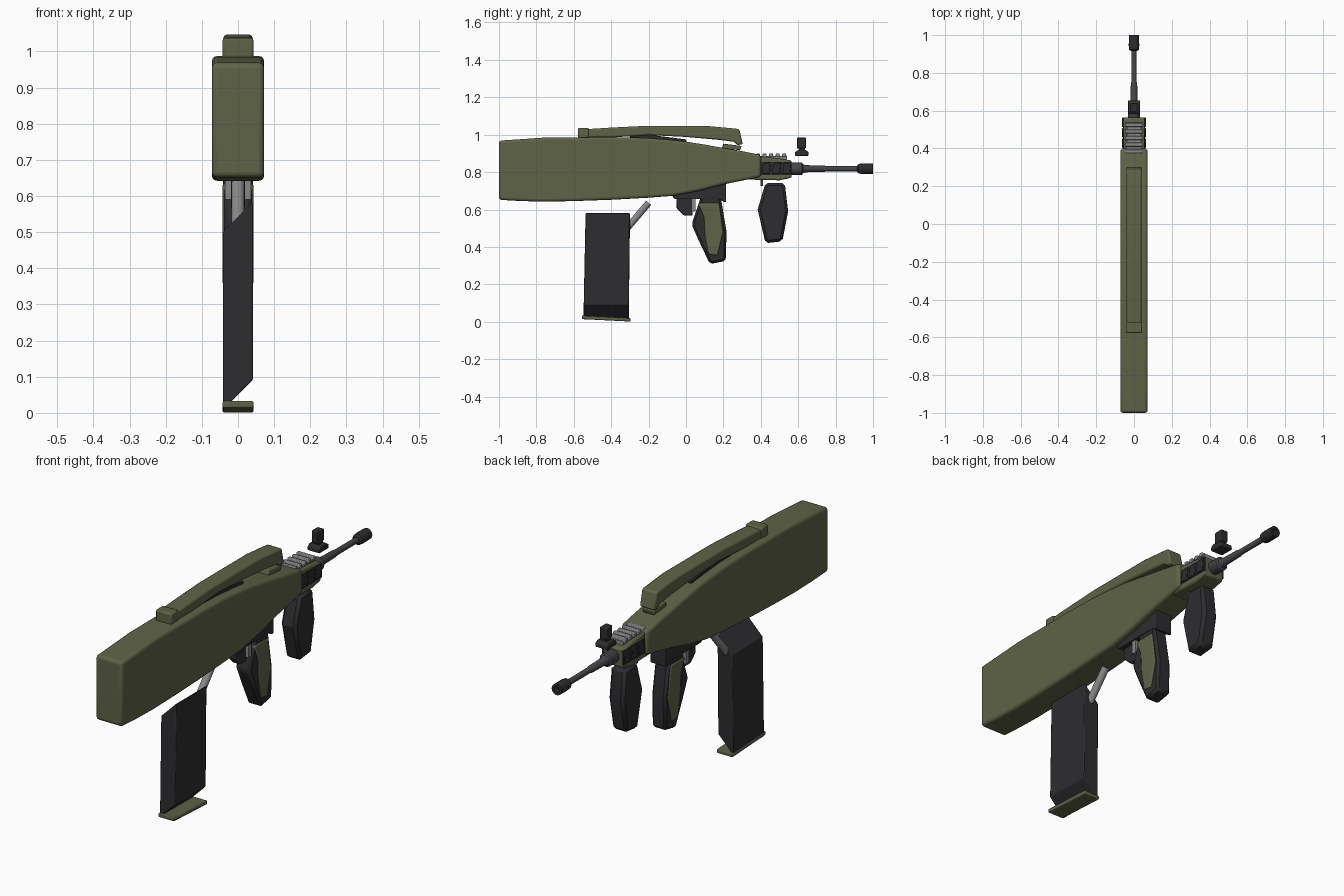
import bpy, bmesh, math
from mathutils import Vector

if "Cube" in bpy.data.objects:
    bpy.data.objects.remove(bpy.data.objects["Cube"])


def mat(name, c):
    m = bpy.data.materials.new(name)
    m.diffuse_color = (*c, 1)
    m.use_nodes = True
    m.node_tree.nodes["Principled BSDF"].inputs["Base Color"].default_value = m.diffuse_color
    return m


OLIVE = mat("olive", (0.115, 0.125, 0.062))
BLACK = mat("black", (0.026, 0.026, 0.03))
STEEL = mat("dark_steel", (0.06, 0.06, 0.068))
GREY = mat("grey", (0.25, 0.25, 0.25))


def finish(bm, name, m, bevel=0, segs=2):
    bmesh.ops.recalc_face_normals(bm, faces=bm.faces)
    me = bpy.data.meshes.new(name)
    bm.to_mesh(me)
    bm.free()
    ob = bpy.data.objects.new(name, me)
    bpy.context.collection.objects.link(ob)
    me.materials.append(m)
    if bevel:
        b = ob.modifiers.new("bevel", 'BEVEL')
        b.width, b.segments, b.limit_method = bevel, segs, 'ANGLE'
        b.angle_limit = math.radians(35)
    bpy.ops.object.select_all(action='DESELECT')
    bpy.context.view_layer.objects.active = ob
    ob.select_set(True)
    bpy.ops.object.shade_smooth_by_angle(angle=math.radians(28))
    return ob


def prism(name, pts, x0, x1, m, bevel=0, segs=2, shear=0):
    """Extrude a (y, z) profile from x0 to x1; shear raises z with x."""
    bm = bmesh.new()
    a = [bm.verts.new((x0, y, z + shear * x0)) for y, z in pts]
    b = [bm.verts.new((x1, y, z + shear * x1)) for y, z in pts]
    bm.faces.new(a)
    bm.faces.new(b[::-1])
    n = len(pts)
    for i in range(n):
        bm.faces.new((a[i], a[(i + 1) % n], b[(i + 1) % n], b[i]))
    return finish(bm, name, m, bevel, segs)


def box(name, x0, x1, y0, y1, z0, z1, m, bevel=0):
    return prism(name, [(y0, z0), (y1, z0), (y1, z1), (y0, z1)], x0, x1, m, bevel)


def lathe(name, p, q, rings, m, sides=20):
    """Rings of (distance along p-q, radius) around an axis in the yz plane."""
    p, d = Vector(p), (Vector(q) - Vector(p)).normalized()
    u = Vector((1, 0, 0))
    v = d.cross(u)
    bm = bmesh.new()
    loops = []
    for t, r in rings:
        ang = [2 * math.pi * i / sides for i in range(sides)]
        loops.append([bm.verts.new(p + d * t + r * (u * math.cos(a) + v * math.sin(a))) for a in ang])
    for a, b in zip(loops, loops[1:]):
        for i in range(sides):
            j = (i + 1) % sides
            bm.faces.new((a[i], a[j], b[j], b[i]))
    bm.faces.new(loops[0])
    bm.faces.new(loops[-1])
    return finish(bm, name, m)


# Main bullpup housing
prism("main_body", [(-1, .652), (-.88, .645), (-.75, .642), (-.6, .645), (-.4, .652), (-.2, .663),
                    (-.07, .673), (.07, .7), (.2, .734), (.4, .775), (.4, .892), (.3, .912), (.2, .929),
                    (.1, .947), (0, .963), (-.1, .974), (-.22, .983), (-.4, .987), (-.75, .985), (-1, .968)],
      -.072, .072, OLIVE, .014, 3)

# Carry handle with end pads and a dark strip beneath
prism("carry_handle", [(-.56, .985), (-.56, 1.028), (-.4, 1.038), (-.24, 1.046), (.12, 1.046), (.25, 1.034),
                       (.285, 1.03), (.304, .948), (.275, .945), (.255, .962), (.18, .972), (0, .988),
                       (-.2, .998), (-.4, .985)], -.04, .04, OLIVE, .008)
box("handle_rear_pad", -.043, .043, -.577, -.52, .982, 1.037, OLIVE, .007)
prism("handle_front_foot", [(.19, .925), (.29, .918), (.297, .94), (.2, .952)], -.03, .03, OLIVE, .004)
prism("handle_strip", [(-.3, .98), (-.3, .998), (-.2, 1.0), (0, .975), (0, .95)], -.03, .03, BLACK)

# Handguard with dark side vents
prism("handguard", [(.33, .76), (.5, .756), (.565, .77), (.565, .862), (.5, .872), (.38, .885)],
      -.056, .056, OLIVE, .008)
for s, side in ((-1, "left"), (1, "right")):
    a, b = sorted((s * .045, s * .058))
    box("vent_panel_" + side, a, b, .4, .565, .785, .855, BLACK)
    a, b = sorted((s * .05, s * .063))
    for i in range(3):
        y = .403 + i * .055
        prism(f"vent_rib_{side}_{i}", [(y, .79), (y + .043, .79), (y + .05, .85), (y + .012, .85)],
              a, b, BLACK, .003)

# Top accessory rail
prism("rail_base", [(.37, .868), (.54, .868), (.54, .887), (.37, .887)], -.036, .036, GREY)
for i in range(5):
    y = .372 + i * .035
    prism(f"rail_slat_{i}", [(y, .88), (y + .026, .88), (y + .022, .9), (y + .004, .9)],
          -.046, .046, GREY, .003)

# Barrel, collar and muzzle
lathe("barrel", (0, .55, .818), (0, 1, .818),
      [(0, .026), (.015, .033), (.07, .033), (.075, .024), (.09, .019), (.19, .017), (.2, .014), (.38, .014)], STEEL)
lathe("muzzle", (0, .915, .818), (0, 1, .818), [(0, .016), (.008, .026), (.03, .028), (.085, .027),
      (.085, .014), (.06, .014)], BLACK)

# Front sight block
prism("sight_base", [(.583, .887), (.655, .887), (.655, .907), (.64, .917), (.598, .917), (.583, .907)],
      -.033, .033, BLACK, .004)
box("sight_neck", -.015, .015, .605, .635, .91, .93, BLACK)
box("sight_post", -.018, .018, .593, .641, .926, .984, BLACK, .004)

# Slanted magazine and its foot plate
prism("magazine", [(-.547, .05), (-.306, .05), (-.3, .542), (-.537, .542)], -.041, .041, BLACK, .004, shear=1)
prism("magazine_plate", [(-.556, .014), (-.298, .001), (-.298, .02), (-.556, .033)], -.043, .043, OLIVE, .004)

# Grey strut leading to the magazine
lathe("strut", (0, -.345, .465), (0, -.2, .635), [(0, .018), (.224, .018)], GREY)

# Trigger housing
prism("lower_receiver", [(-.08, .68), (-.06, .655), (.18, .655), (.203, .64), (.215, .64), (.215, .745), (.05, .72)],
      -.042, .042, BLACK, .003)
prism("trigger_guard", [(-.05, .67), (-.05, .605), (-.01, .567), (.035, .567), (.035, .67)],
      -.02, .02, BLACK, .005)
for s, side in ((-1, "left"), (1, "right")):
    a, b = sorted((s * .02, s * .036))
    box("trigger_plate_" + side, a, b, .03, .052, .59, .665, GREY)

# Pistol grip with olive side inserts
prism("pistol_grip", [(.08, .67), (.03, .52), (.07, .43), (.128, .308), (.212, .325), (.217, .48), (.185, .67)],
      -.039, .039, BLACK, .012, 1)
insert = [(.065, .628), (.085, .636), (.178, .636), (.2, .48), (.17, .352), (.118, .36), (.1, .46), (.095, .56)]
for s, side in ((-1, "left"), (1, "right")):
    a, b = sorted((s * .02, s * .043))
    prism("grip_insert_" + side, insert, a, b, OLIVE, .008)

# Foregrip and its mount
prism("foregrip", [(.425, .742), (.383, .6), (.425, .42), (.515, .43), (.546, .59), (.528, .742)],
      -.041, .041, BLACK, .014, 1)
box("foregrip_mount", -.02, .02, .398, .412, .725, .77, STEEL)
